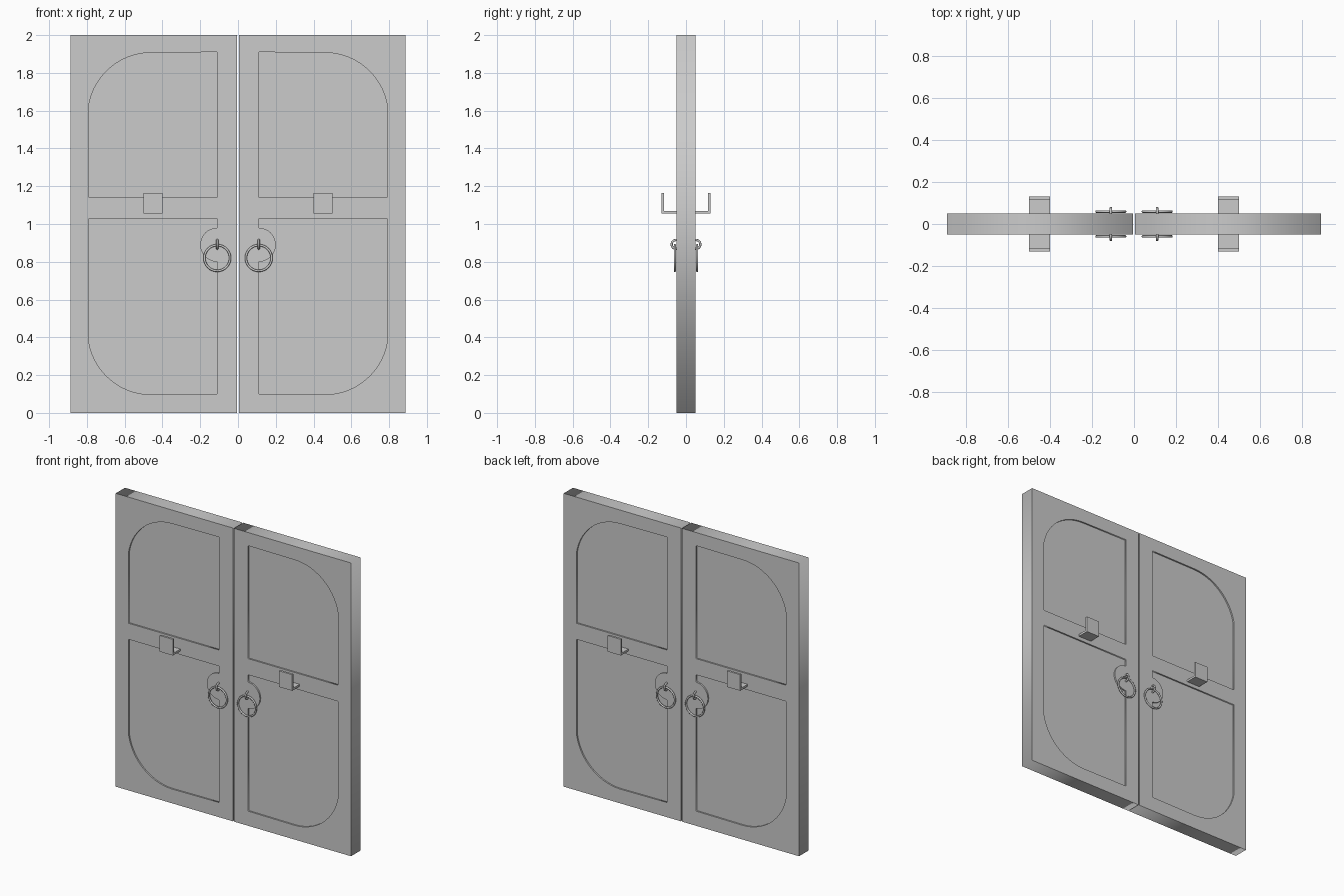
import bpy
from math import sin, cos, pi, radians

if "Cube" in bpy.data.objects:
    bpy.data.objects.remove(bpy.data.objects["Cube"])

T = 0.05        # half thickness of the door
RECESS = 0.01   # depth of the sunk panels


def arc(cx, cz, r, a0, a1, n):
    return [(cx + r * cos(radians(a0 + (a1 - a0) * i / n)),
             cz + r * sin(radians(a0 + (a1 - a0) * i / n))) for i in range(n + 1)]


def slab(name, outlines, half):
    """Extrude outlines in the xz plane (later ones are holes) to y = +-half."""
    cu = bpy.data.curves.new(name + "_profile", 'CURVE')
    cu.dimensions = '2D'
    cu.fill_mode = 'BOTH'
    cu.extrude = half
    for pts in outlines:
        sp = cu.splines.new('POLY')
        sp.points.add(len(pts) - 1)
        for p, (x, z) in zip(sp.points, pts):
            p.co = (x, z, 0, 1)
        sp.use_cyclic_u = True
    ob = bpy.data.objects.new(name, cu)
    bpy.context.collection.objects.link(ob)
    ob.rotation_euler = (pi / 2, 0, 0)
    bpy.ops.object.select_all(action='DESELECT')
    ob.select_set(True)
    bpy.context.view_layer.objects.active = ob
    bpy.ops.object.convert(target='MESH')
    ob = bpy.context.object
    ob.name = name
    return ob


def box(name, x, y, z):
    bpy.ops.mesh.primitive_cube_add(
        size=1, location=[(a + b) / 2 for a, b in (x, y, z)])
    ob = bpy.context.object
    ob.name = name
    ob.scale = [abs(b - a) for a, b in (x, y, z)]
    return ob


def torus(name, loc, rot, major, minor):
    bpy.ops.mesh.primitive_torus_add(
        location=loc, rotation=rot, major_radius=major, minor_radius=minor,
        major_segments=32, minor_segments=10)
    ob = bpy.context.object
    ob.name = name
    bpy.ops.object.shade_smooth()


# Panel outlines for the right leaf
upper = [(0.11, 1.14), (0.79, 1.14)] + arc(0.46, 1.572, 0.335, 9, 90, 14) + [(0.11, 1.91)]
lower = ([(0.11, 0.10)] + arc(0.46, 0.432, 0.335, -90, -9, 14)
         + [(0.79, 1.03), (0.11, 1.03)]
         + arc(0.11, 0.89, 0.09, 90, -90, 16))      # handle plate bites into panel
frame = [(0.004, 0), (0.888, 0), (0.888, 2), (0.004, 2)]

for side, s in (("right", 1), ("left", -1)):
    def flip(pts):
        return [(s * x, z) for x, z in pts]

    # Leaf frame and its sunk panels
    slab(f"{side}_leaf_frame", [flip(frame), flip(upper), flip(lower)], T)
    slab(f"{side}_upper_panel", [flip(upper)], T - RECESS)
    slab(f"{side}_lower_panel", [flip(lower)], T - RECESS)

    for face, d in (("front", -1), ("back", 1)):
        tag = f"{side}_{face}"
        # L-shaped bracket for the locking bar
        bx = (s * 0.40, s * 0.50)
        box(f"{tag}_bracket_shelf", bx, (d * 0.045, d * 0.13), (1.055, 1.069))
        box(f"{tag}_bracket_lip", bx, (d * 0.116, d * 0.13), (1.069, 1.165))
        # Ring pull hanging from a staple
        torus(f"{tag}_staple", (s * 0.11, d * 0.053, 0.892), (0, pi / 2, 0), 0.023, 0.006)
        torus(f"{tag}_ring_pull", (s * 0.11, d * 0.059, 0.82), (pi / 2, 0, 0), 0.068, 0.006)
